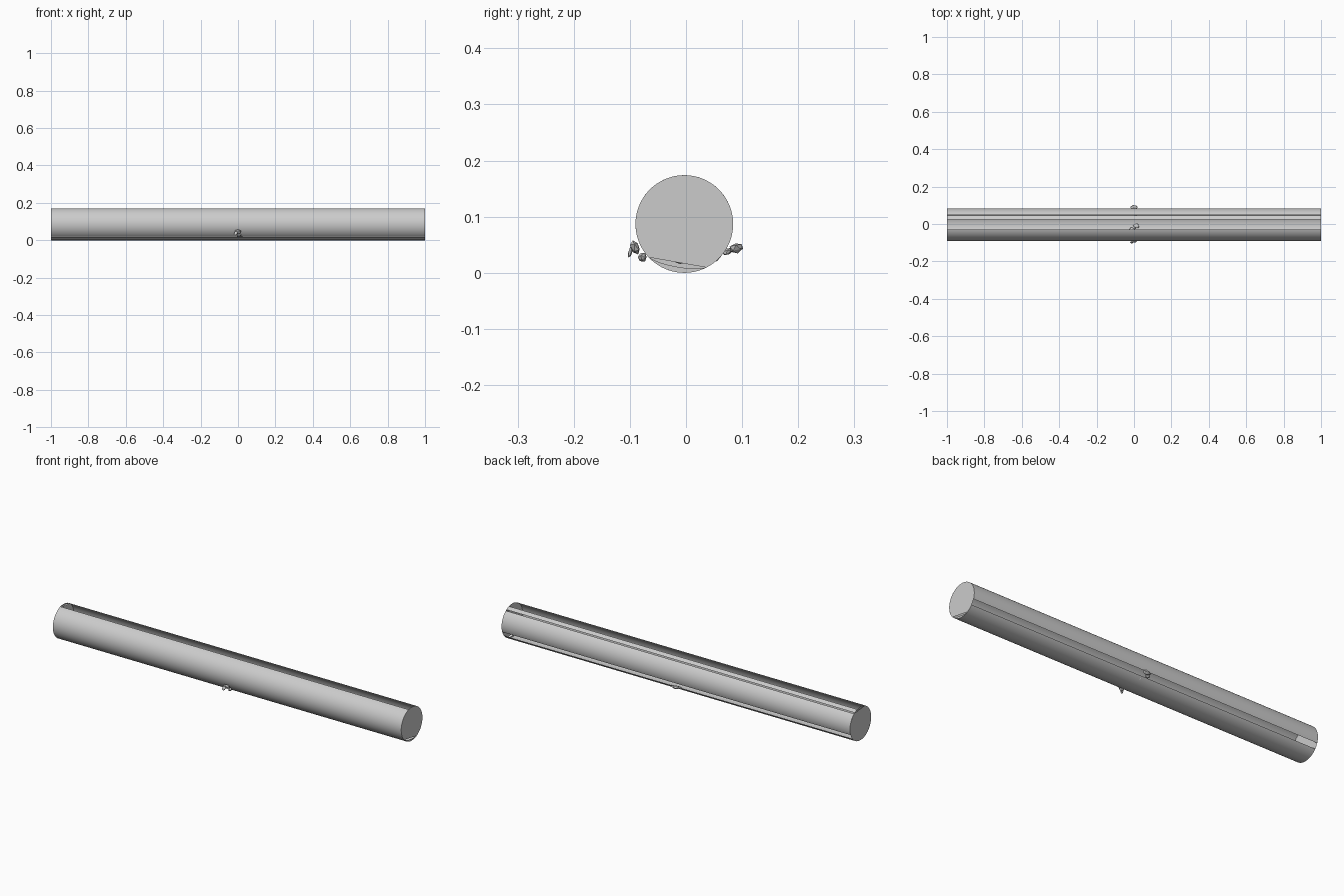
import bpy, bmesh, math, random
from mathutils import Matrix, Vector

if "Cube" in bpy.data.objects:
    bpy.data.objects.remove(bpy.data.objects["Cube"])

random.seed(4)
R, CY, CZ = 0.087, -0.003, 0.087


def ring(deg, r=R):
    a = math.radians(deg)
    return CY + r * math.cos(a), CZ + r * math.sin(a)


def finish(bm, name, smooth=False):
    mesh = bpy.data.meshes.new(name)
    bm.to_mesh(mesh)
    bm.free()
    ob = bpy.data.objects.new(name, mesh)
    bpy.context.collection.objects.link(ob)
    for p in mesh.polygons:
        p.use_smooth = smooth
    return ob


def shell(name, a0, a1):
    """Curved strip running the full length of the tube."""
    bm = bmesh.new()
    n = max(1, round((a1 - a0) / 4))
    rows = []
    for i in range(n + 1):
        y, z = ring(a0 + (a1 - a0) * i / n)
        rows.append([bm.verts.new((x, y, z)) for x in (-1, 1)])
    for p, q in zip(rows, rows[1:]):
        bm.faces.new((p[0], q[0], q[1], p[1]))
    return finish(bm, name, True)


def end_cap(name, x, n0, n1):
    """Disc with a crescent opening between angles n0 and n1."""
    bm = bmesh.new()
    span = 360 - (n1 - n0)
    body = [bm.verts.new((x, *ring(n1 + span * i / 64))) for i in range(65)]
    bm.faces.new(body if x > 0 else body[::-1])
    n = 16
    outer, inner = [], []
    for i in range(n + 1):
        a = n0 + (n1 - n0) * i / n
        outer.append(bm.verts.new((x, *ring(a))))
        inner.append(bm.verts.new((x, *ring(a, R * (1 - 0.11 * math.sin(math.pi * i / n) - 0.002)))))
    for i in range(n):
        f = (outer[i], outer[i + 1], inner[i + 1], inner[i])
        bm.faces.new(f if x > 0 else f[::-1])
    return finish(bm, name)


def cluster(name, lumps):
    """Faceted irregular lumps: centre, half sizes, tilt about x."""
    bm = bmesh.new()
    for c, s, tilt in lumps:
        m = (Matrix.Translation(c) @ Matrix.Rotation(math.radians(tilt), 4, 'X')
             @ Matrix.Diagonal((*s, 1)))
        new = bmesh.ops.create_icosphere(bm, subdivisions=1, radius=1, matrix=m)['verts']
        for v in new:
            v.co = Vector(c) + (v.co - Vector(c)) * random.uniform(0.75, 1.1)
    return finish(bm, name)


# Tube wall, split by long narrow openings
for i, (a0, a1) in enumerate([(-20, 53), (57, 72), (107, 229), (233, 322)]):
    shell(f"tube_wall_{i + 1}", a0, a1)

# Closed ends with a small opening each
end_cap("right_end", 1, 223, 297)
end_cap("left_end", -1, 55, 115)

# Small faceted lumps at the middle
cluster("front_fitting", [
    ((0.0, -0.09, 0.045), (0.020, 0.009, 0.016), 20),
    ((-0.012, -0.099, 0.038), (0.010, 0.004, 0.015), -22),
    ((0.008, -0.078, 0.028), (0.012, 0.009, 0.009), 30)])
cluster("back_fitting", [
    ((0.0, 0.090, 0.045), (0.022, 0.014, 0.010), 12),
    ((-0.018, 0.075, 0.038), (0.013, 0.012, 0.007), 30),
    ((0.010, 0.052, 0.026), (0.012, 0.012, 0.007), 35)])
cluster("inner_fitting", [
    ((-0.012, -0.035, 0.029), (0.018, 0.020, 0.006), -12),
    ((0.012, -0.010, 0.022), (0.018, 0.016, 0.007), -6)])
